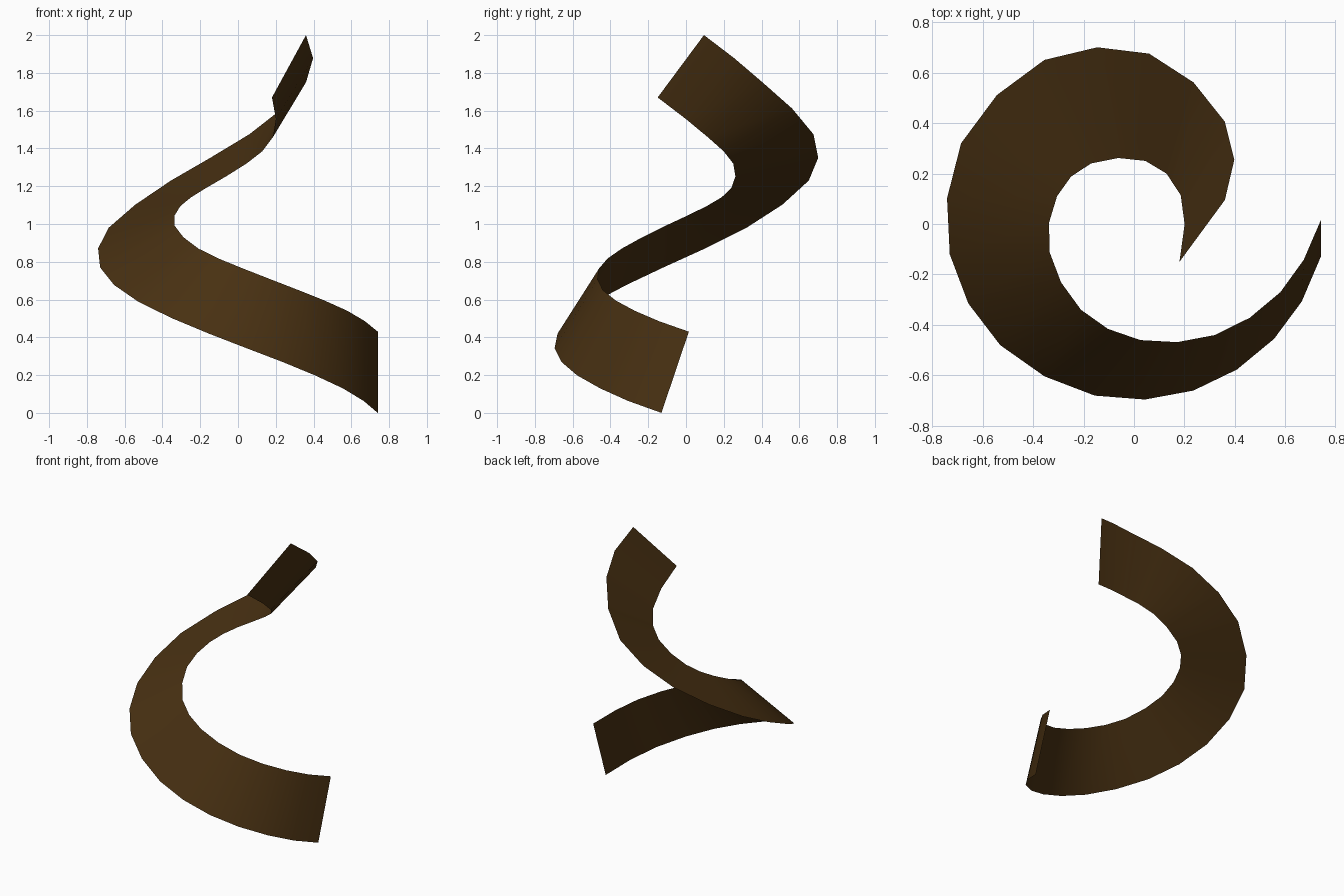
import bpy
import bmesh
from mathutils import Vector

default_cube = bpy.data.objects.get("Cube")
if default_cube:
    bpy.data.objects.remove(default_cube, do_unlink=True)


def make_material(name, colour):
    material = bpy.data.materials.new(name)
    material.use_nodes = True
    material.diffuse_color = colour
    shader = material.node_tree.nodes["Principled BSDF"]
    shader.inputs["Base Color"].default_value = colour
    shader.inputs["Roughness"].default_value = 0.8
    return material


def refine(points):
    """Insert one smooth midpoint between each pair of neighbouring points."""
    pts = [Vector(p) for p in points]
    before = 3 * pts[0] - 3 * pts[1] + pts[2]
    after = 3 * pts[-1] - 3 * pts[-2] + pts[-3]
    padded = [before] + pts + [after]
    result = []
    for a, b, c, d in zip(padded, padded[1:], padded[2:], padded[3:]):
        result += [b, (9 * (b + c) - a - d) / 16]
    return result + [pts[-1]]


def make_ribbon(name, first_edge, second_edge, material):
    """Span a sheet of quads between two matching edge paths."""
    bm = bmesh.new()
    rungs = [(bm.verts.new(p), bm.verts.new(q))
             for p, q in zip(first_edge, second_edge)]
    for (a, b), (c, d) in zip(rungs, rungs[1:]):
        face = bm.faces.new((a, b, d, c))
        face.smooth = True
    mesh = bpy.data.meshes.new(name)
    bm.to_mesh(mesh)
    bm.free()
    mesh.materials.append(material)
    ribbon = bpy.data.objects.new(name, mesh)
    bpy.context.collection.objects.link(ribbon)
    return ribbon


# Outer edge of the spiral, from the bottom end to the top end
outer_edge = refine([
    (0.74, -0.13, 0), (0.555, -0.455, 0.13), (0.235, -0.66, 0.27),
    (-0.155, -0.68, 0.42), (-0.53, -0.48, 0.59), (-0.73, -0.12, 0.77),
    (-0.685, 0.32, 0.98), (-0.355, 0.65, 1.23), (0.06, 0.675, 1.475),
    (0.36, 0.405, 1.75), (0.36, 0.095, 2),
])

# Inner edge of the spiral, matching the outer edge step by step
inner_edge = refine([
    (0.74, 0.015, 0.43), (0.58, -0.27, 0.54), (0.32, -0.44, 0.65),
    (0.025, -0.46, 0.765), (-0.21, -0.34, 0.87), (-0.335, -0.11, 0.99),
    (-0.305, 0.11, 1.095), (-0.17, 0.24, 1.19), (0.045, 0.25, 1.32),
    (0.185, 0.115, 1.46), (0.18, -0.15, 1.67),
])

# Twisting spiral ribbon
dark_brown = make_material("dark_brown", (0.065, 0.030, 0.006, 1))
make_ribbon("spiral_ribbon", outer_edge, inner_edge, dark_brown)
